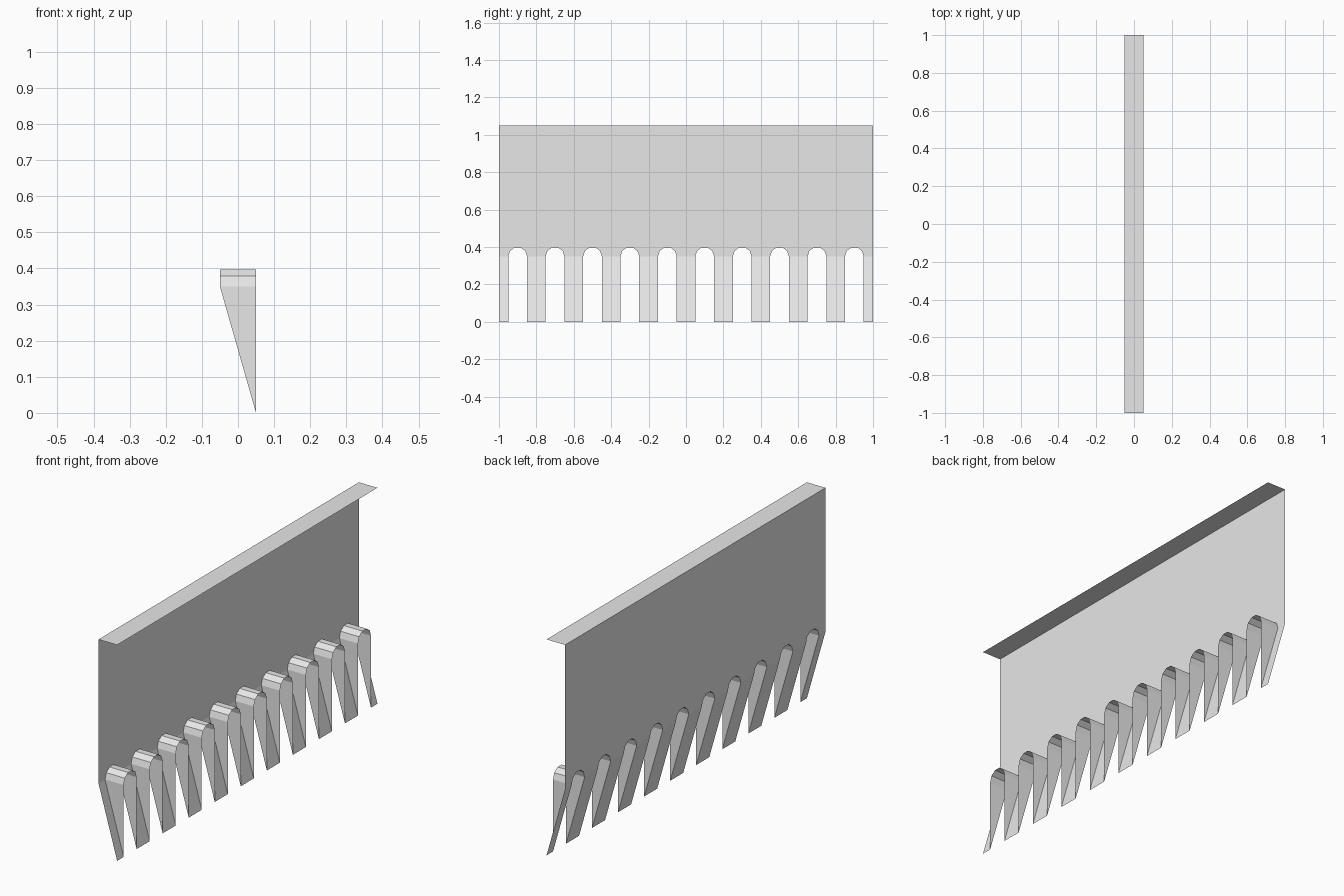
import bpy, bmesh, math

cube = bpy.data.objects.get("Cube")
if cube:
    bpy.data.objects.remove(cube, do_unlink=True)

# Main dimensions
BACK, FRONT = -0.05, 0.05      # sheet plane and outer edge of the fold
TOP, SPRING = 1.05, 0.35       # panel top and arch spring line
RADIUS, STEPS, SLOTS = 0.05, 5, 10
PITCH = 2 / SLOTS

grey = bpy.data.materials.new("light_grey")
grey.use_nodes = True
colour = (0.8, 0.8, 0.8, 1)
grey.diffuse_color = colour
grey.node_tree.nodes["Principled BSDF"].inputs["Base Color"].default_value = colour


def sheet(name, faces):
    """Make one flat-shaded open surface from lists of corner points."""
    bm = bmesh.new()
    for corners in faces:
        bm.faces.new([bm.verts.new(c) for c in corners])
    bmesh.ops.remove_doubles(bm, verts=bm.verts, dist=1e-5)
    mesh = bpy.data.meshes.new(name)
    bm.to_mesh(mesh)
    bm.free()
    mesh.materials.append(grey)
    obj = bpy.data.objects.new(name, mesh)
    bpy.context.collection.objects.link(obj)
    return obj


def arch(centre):
    """Points (y, z) over one round slot head, from low y to high y."""
    angles = [math.pi * (1 - k / STEPS) for k in range(STEPS + 1)]
    return [(centre + RADIUS * math.cos(a), SPRING + RADIUS * math.sin(a))
            for a in angles]


arches = [arch(-1 + PITCH * (i + 0.5)) for i in range(SLOTS)]
contour = [(-1, SPRING)] + [p for a in arches for p in a] + [(1, SPRING)]

# Upright panel with the scalloped lower edge
sheet("panel", [[(BACK, y0, z0), (BACK, y0, TOP), (BACK, y1, TOP), (BACK, y1, z1)]
                for (y0, z0), (y1, z1) in zip(contour, contour[1:])])

# Flat lip along the top
sheet("top_lip", [[(BACK, -1, TOP), (FRONT, -1, TOP), (FRONT, 1, TOP), (BACK, 1, TOP)]])

# Sloping teeth between the slots, half width at both ends
edges = [-1] + [a[k][0] for a in arches for k in (0, -1)] + [1]
sheet("teeth", [[(BACK, y0, SPRING), (BACK, y1, SPRING), (FRONT, y1, 0), (FRONT, y0, 0)]
                for y0, y1 in zip(edges[::2], edges[1::2])])

# Slot linings: round heads and triangular cheeks
for i, points in enumerate(arches):
    faces = [[(BACK, *p), (BACK, *q), (FRONT, *q), (FRONT, *p)]
             for p, q in zip(points, points[1:])]
    for y, order in ((points[0][0], 1), (points[-1][0], -1)):
        cheek = [(BACK, y, SPRING), (FRONT, y, SPRING), (FRONT, y, 0)]
        faces.append(cheek[::order])
    sheet(f"slot_lining_{i + 1}", faces)
